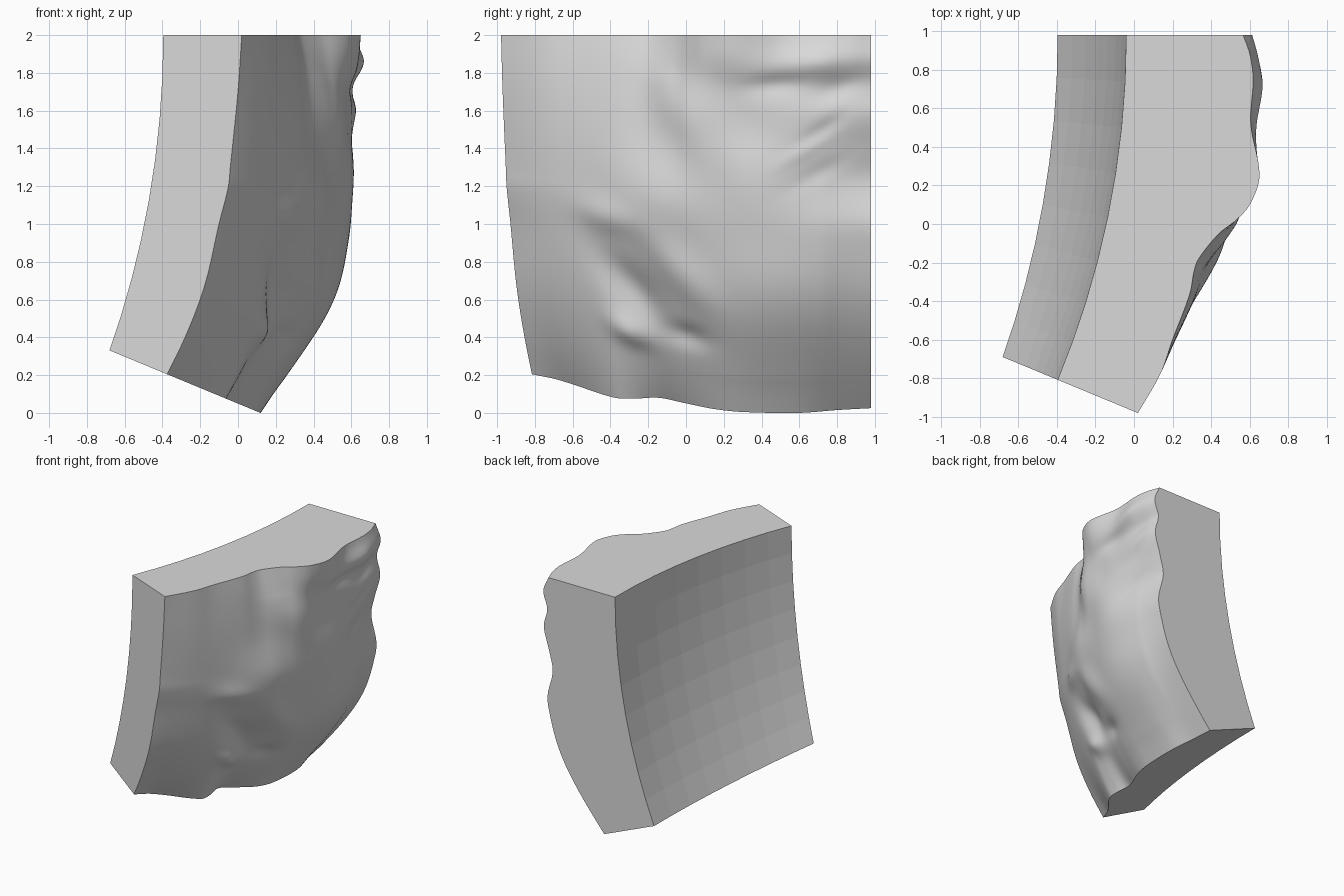
import bpy, bmesh, math
from mathutils import Vector

if "Cube" in bpy.data.objects:
    bpy.data.objects.remove(bpy.data.objects["Cube"])

# The block is a slice of a thick sphere, cut by four planes through its centre
CENTRE = Vector((-4.71, 0.98, 2.0))
INNER_R = 4.67
T = math.tan(math.radians(22.5))
N_OUT, N_IN = 80, 8


def edge_curve(points, top):
    """Smooth curve of x along one rim, from (position, x) pairs."""
    pts = [(1 - (top - p) / ((x - CENTRE.x) * T), x) for p, x in points]
    s0, s1 = pts[0][0], pts[-1][0]
    pts = [((s - s0) / (s1 - s0), x) for s, x in pts]
    n = len(pts)

    def slope(i):
        a, b = pts[max(i - 1, 0)], pts[min(i + 1, n - 1)]
        return (b[1] - a[1]) / (b[0] - a[0])

    def value(s):
        i = 0
        while i < n - 2 and s > pts[i + 1][0]:
            i += 1
        (a, xa), (b, xb) = pts[i], pts[i + 1]
        h = b - a
        t = (s - a) / h
        return ((2*t**3 - 3*t*t + 1) * xa + (t**3 - 2*t*t + t) * h * slope(i)
                + (3*t*t - 2*t**3) * xb + (t**3 - t*t) * h * slope(i + 1))
    return value


# Rims of the rough face
top_rim = edge_curve([(-.98, .02), (-.77, .14), (-.6, .2), (-.36, .29), (-.25, .31), (-.18, .335),
                      (-.05, .44), (.02, .53), (.1, .6), (.25, .65), (.52, .605), (.75, .617),
                      (.88, .6), (.98, .565)], .98)
bottom_rim = edge_curve([(-.82, -.375), (-.7, -.316), (-.6, -.244), (-.38, -.075), (-.28, -.063),
                         (-.15, -.075), (0, -.002), (.15, .07), (.3, .107), (.6, .118),
                         (.8, .082), (.98, .058)], .98)
front_rim = edge_curve([(.21, -.372), (.4, -.28), (.6, -.2), (.75, -.155), (1.0, -.1), (1.2, -.05),
                        (1.3, -.04), (1.7, .0), (2, .02)], 2)
back_rim = edge_curve([(.025, .06), (.42, .364), (.635, .48), (.86, .55), (1.02, .575), (1.24, .528),
                       (1.4, .56), (1.59, .608), (1.74, .577), (1.88, .613), (2, .565)], 2)

# Bulges and hollows: y, z, width, height, tilt in degrees, depth
BUMPS = [
    (.42, .72, .42, .45, 0, .075), (-.15, 1.15, .26, .24, -30, .06),
    (-.45, 1.02, .18, .09, -10, .025), (-.05, .76, .28, .12, -48, .035),
    (-.34, .62, .24, .11, -48, -.045), (-.36, .35, .13, .08, -30, .035),
    (-.02, .36, .12, .07, -10, -.025), (.42, 1.28, .25, .22, 0, .055),
    (.70, 1.87, .24, .08, 8, .05), (.48, 1.75, .14, .05, 5, -.02),
    (.85, 1.74, .14, .05, 20, -.02), (.74, 1.52, .17, .035, 35, -.015),
    (.64, 1.42, .15, .035, 32, .012), (.72, 1.30, .17, .04, 28, -.01),
    (-.02, 1.62, .28, .13, -60, .035), (.30, 1.62, .26, .12, -60, -.02),
]


def trend(rim):
    """Parabola through the ends and middle of a rim."""
    a, m, b = rim(0), rim(.5), rim(1)
    return lambda s: a*(1-s)*(1-2*s) + 4*m*s*(1-s) + b*s*(2*s-1)


RIMS = [bottom_rim, top_rim, front_rim, back_rim]
TRENDS = [trend(r) for r in RIMS]


def rough_x(u, v):
    # Blend the rim trends across the face; the rim detail fades inwards
    x = 0
    for rim, low, s, w in zip(RIMS, TRENDS, (u, u, v, v), (1-v, v, 1-u, u)):
        x += w*low(s) + w**4*(rim(s) - low(s))
    x -= ((1-u)*(1-v)*front_rim(0) + u*(1-v)*back_rim(0)
          + (1-u)*v*front_rim(1) + u*v*back_rim(1))
    y, z = .98 - (1-u)*2.11, 2 - (1-v)*2.11
    fade = min(1, 10*u*(1-u)) * min(1, 10*v*(1-v))
    for by, bz, w, h, tilt, depth in BUMPS:
        c, s = math.cos(math.radians(tilt)), math.sin(math.radians(tilt))
        p, q = (y-by)*c + (z-bz)*s, (z-bz)*c - (y-by)*s
        x += fade * depth * math.exp(-(p/w)**2 - (q/h)**2)
    return x


def ray(u, v):
    return Vector((1, -(1-u)*T, -(1-v)*T))


def grid(bm, n, point):
    return [[bm.verts.new(point(i/n, j/n)) for j in range(n+1)] for i in range(n+1)]


def borders(g):
    """The four border rows of a grid: front, back, bottom, top."""
    return [g[0], g[-1], [c[0] for c in g], [c[-1] for c in g]]


bm = bmesh.new()
outer = grid(bm, N_OUT, lambda u, v: CENTRE + ray(u, v) * (rough_x(u, v) - CENTRE.x))
inner = grid(bm, N_IN, lambda u, v: CENTRE + ray(u, v).normalized() * INNER_R)

# Rough outer face (smooth) and concave inner face (flat facets)
for g, n, smooth in ((outer, N_OUT, True), (inner, N_IN, False)):
    for i in range(n):
        for j in range(n):
            quad = [g[i][j], g[i+1][j], g[i+1][j+1], g[i][j+1]]
            f = bm.faces.new(quad if smooth else quad[::-1])
            f.smooth = smooth

# Four flat cut sides
for k, (a, b) in enumerate(zip(borders(outer), borders(inner))):
    loop = a + b[::-1]
    bm.faces.new(loop if k in (0, 3) else loop[::-1])
bmesh.ops.recalc_face_normals(bm, faces=bm.faces[:])

mesh = bpy.data.meshes.new("rock_wall_block")
bm.to_mesh(mesh)
bm.free()
block = bpy.data.objects.new("rock_wall_block", mesh)
bpy.context.collection.objects.link(block)

grey = bpy.data.materials.new("light_grey")
grey.diffuse_color = (0.7, 0.7, 0.7, 1)
grey.use_nodes = True
grey.node_tree.nodes["Principled BSDF"].inputs["Base Color"].default_value = grey.diffuse_color
mesh.materials.append(grey)
